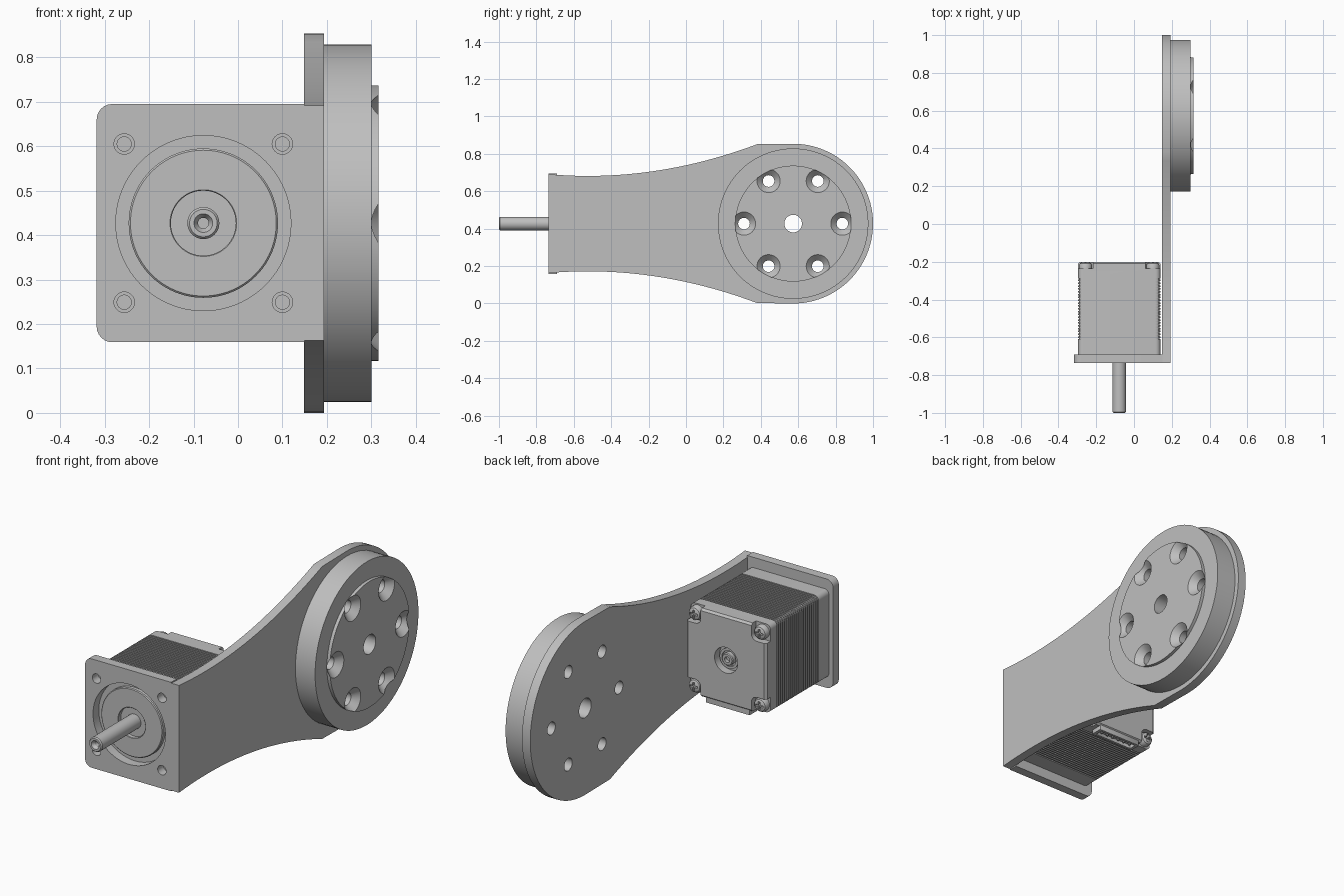
import bpy, bmesh
from math import sin, cos, pi

if "Cube" in bpy.data.objects:
    bpy.data.objects.remove(bpy.data.objects["Cube"], do_unlink=True)

grey = bpy.data.materials.new("plain grey")
grey.use_nodes = True
COLOUR = (0.52, 0.52, 0.52, 1)
grey.diffuse_color = COLOUR
grey.node_tree.nodes["Principled BSDF"].inputs["Base Color"].default_value = COLOUR

CZ = 0.427             # height of both axes
MX = -0.078            # motor axis
DY = 0.573             # disc axis
BOLT = 0.178           # motor bolt offset
MOTOR, DISC = (MX, CZ), (DY, CZ)
CORNERS = [(MX + i * BOLT, CZ + j * BOLT) for i in (-1, 1) for j in (-1, 1)]


def circle(r, c, n=64):
    return [(c[0] + r * cos(2 * pi * i / n), c[1] + r * sin(2 * pi * i / n)) for i in range(n)]


def rounded(hw, hh, c, r, n=6):
    """Rounded rectangle outline."""
    pts = []
    for k, (sx, sy) in enumerate([(1, 1), (-1, 1), (-1, -1), (1, -1)]):
        for i in range(n + 1):
            a = pi / 2 * (k + i / n)
            pts.append((c[0] + sx * (hw - r) + r * cos(a), c[1] + sy * (hh - r) + r * sin(a)))
    return pts


def loft(name, rings, axis):
    """Closed solid through outlines (points, position) along X, Y or Z."""
    def place(p, t):
        return {"X": (t, *p), "Y": (p[0], t, p[1]), "Z": (*p, t)}[axis]
    bm = bmesh.new()
    loops = [[bm.verts.new(place(p, t)) for p in pts] for pts, t in rings]
    for a, b in zip(loops, loops[1:]):
        for i in range(len(a)):
            j = (i + 1) % len(a)
            bm.faces.new((a[i], a[j], b[j], b[i]))
    bm.faces.new(loops[0])
    bm.faces.new(loops[-1])
    bmesh.ops.recalc_face_normals(bm, faces=bm.faces)
    mesh = bpy.data.meshes.new(name)
    bm.to_mesh(mesh)
    bm.free()
    mesh.materials.append(grey)
    obj = bpy.data.objects.new(name, mesh)
    bpy.context.collection.objects.link(obj)
    return obj


def prism(name, pts, a, b, axis):
    return loft(name, [(pts, a), (pts, b)], axis)


def turned(name, profile, c, axis, n=64):
    return loft(name, [(circle(r, c, n), t) for r, t in profile], axis)


def cut(obj, *cutters):
    for c in cutters:
        c.hide_render = True
        mod = obj.modifiers.new("cut", "BOOLEAN")
        mod.operation, mod.solver, mod.object = "DIFFERENCE", "EXACT", c
        bpy.context.view_layer.objects.active = obj
        bpy.ops.object.modifier_apply(modifier=mod.name)
        bpy.data.objects.remove(c, do_unlink=True)
    return obj


# Arm plate: waisted sides flaring into a round end
waist = [-0.735 + 1.115 * i / 24 for i in range(25)]
half = [0.255 + 0.207 * (y + 0.525) ** 2 for y in waist]
outline = [(y, CZ - h) for y, h in zip(waist, half)]
outline += [(DY + 0.427 * cos(a), CZ + 0.427 * sin(a))
            for a in [pi * (i / 48 - 0.5) for i in range(49)]]
outline += [(y, CZ + h) for y, h in reversed(list(zip(waist, half)))]
arm = prism("arm_plate", outline, 0.148, 0.193, "X")

# Stepped disc
disc = turned("disc", [(0.402, 0.193), (0.402, 0.3), (0.31, 0.3), (0.31, 0.316)],
              DISC, "X", 96)

# Centre hole and six countersunk holes through arm and disc
cut(arm, turned("bore", [(0.047, 0.1), (0.047, 0.25)], DISC, "X", 48))
cut(disc, turned("bore", [(0.047, 0.15), (0.047, 0.35)], DISC, "X", 48))
for k in range(6):
    c = (DY + 0.263 * cos(k * pi / 3), CZ + 0.263 * sin(k * pi / 3))
    cut(arm, turned("hole", [(0.031, 0.1), (0.031, 0.25)], c, "X", 32))
    cut(disc, turned("sink", [(0.031, 0.15), (0.031, 0.284), (0.064, 0.318), (0.064, 0.35)],
                     c, "X", 32))

# Motor flange: rounded on the free side, square at the arm
L, R, B, T, r = -0.318, 0.15, 0.159, 0.695, 0.035
edge = [(R, B), (R, T)]
edge += [(L + r - r * sin(a), T - r + r * cos(a)) for a in [pi / 12 * i for i in range(7)]]
edge += [(L + r - r * cos(a), B + r - r * sin(a)) for a in [pi / 12 * i for i in range(7)]]
flange = prism("motor_flange", edge, -0.735, -0.69, "Y")
cut(flange, turned("opening", [(0.197, -0.8), (0.197, -0.6)], MOTOR, "Y", 96))
for c in CORNERS:
    cut(flange, turned("hole", [(0.023, -0.8), (0.023, -0.6)], c, "Y", 32))

# Motor body: front cap, grooved laminations, bevelled rear cap
full = rounded(0.2175, 0.2175, MOTOR, 0.025)
groove = rounded(0.212, 0.212, MOTOR, 0.022)
rings = [(full, -0.69), (full, -0.61)]
COUNT, START, PITCH = 22, -0.61, 0.015
for i in range(COUNT):
    y = START + i * PITCH
    rings += [(groove, y), (groove, y + PITCH / 2), (full, y + PITCH / 2), (full, y + PITCH)]
rings += [(full, -0.21), (rounded(0.208, 0.208, MOTOR, 0.02), -0.2)]
body = loft("motor_body", rings, "Y")
for c in CORNERS:
    sx, sz = (1 if c[0] > MX else -1), (1 if c[1] > CZ else -1)
    notch = (c[0] + sx * 0.02, c[1] + sz * 0.02)
    cut(body, prism("notch", rounded(0.06, 0.06, notch, 0.03), -0.236, -0.15, "Y"),
        turned("thread", [(0.016, -0.75), (0.016, -0.65)], c, "Y", 24))
cut(body, turned("rear_recess", [(0.063, -0.24), (0.063, -0.15)], MOTOR, "Y", 48))

# Rear bearing ring and shaft end
turned("rear_bearing", [(0.05, -0.245), (0.05, -0.222), (0.038, -0.222), (0.038, -0.234)],
       MOTOR, "Y", 48)
turned("rear_shaft_end", [(0.03, -0.245), (0.03, -0.212), (0.026, -0.208), (0.014, -0.208),
                          (0.014, -0.225)], MOTOR, "Y", 32)

# Rear cap screws with cross slots
for i, c in enumerate(CORNERS):
    screw = turned(f"screw_{i + 1}", [(0.034, -0.24), (0.034, -0.218), (0.029, -0.208),
                                      (0.018, -0.202)], c, "Y", 32)
    for w, h in ((0.02, 0.005), (0.005, 0.02)):
        cut(screw, prism("slot", rounded(w, h, c, 0.001, 1), -0.214, -0.15, "Y"))

# Cable socket under the rear cap
socket = prism("socket", rounded(0.12, 0.03, (MX - 0.005, -0.235), 0.004, 2), 0.188, 0.23, "Z")
cut(socket, prism("socket_opening", rounded(0.105, 0.018, (MX - 0.005, -0.235), 0.003, 2),
                  0.17, 0.206, "Z"))
for i in range(6):
    x = MX - 0.005 + (i - 2.5) * 0.034
    prism(f"socket_pin_{i + 1}", rounded(0.005, 0.005, (x, -0.235), 0.001, 1), 0.192, 0.21, "Z")

# Front boss with a bearing well
turned("front_boss", [(0.168, -0.695), (0.168, -0.711), (0.164, -0.715), (0.075, -0.715),
                      (0.073, -0.713), (0.073, -0.695)], MOTOR, "Y", 96)

# Shaft with a chamfered tip and centre drilling
turned("shaft", [(0.036, -0.695), (0.036, -0.994), (0.031, -1.0), (0.021, -1.0),
                 (0.012, -0.985), (0.012, -0.965)], MOTOR, "Y", 48)

# Smooth the curved faces, keeping edges sharp
for obj in bpy.context.collection.objects:
    if obj.type == "MESH" and grey.name in obj.data.materials:
        bpy.ops.object.select_all(action="DESELECT")
        obj.select_set(True)
        bpy.context.view_layer.objects.active = obj
        bpy.ops.object.shade_smooth_by_angle(angle=pi / 6)
